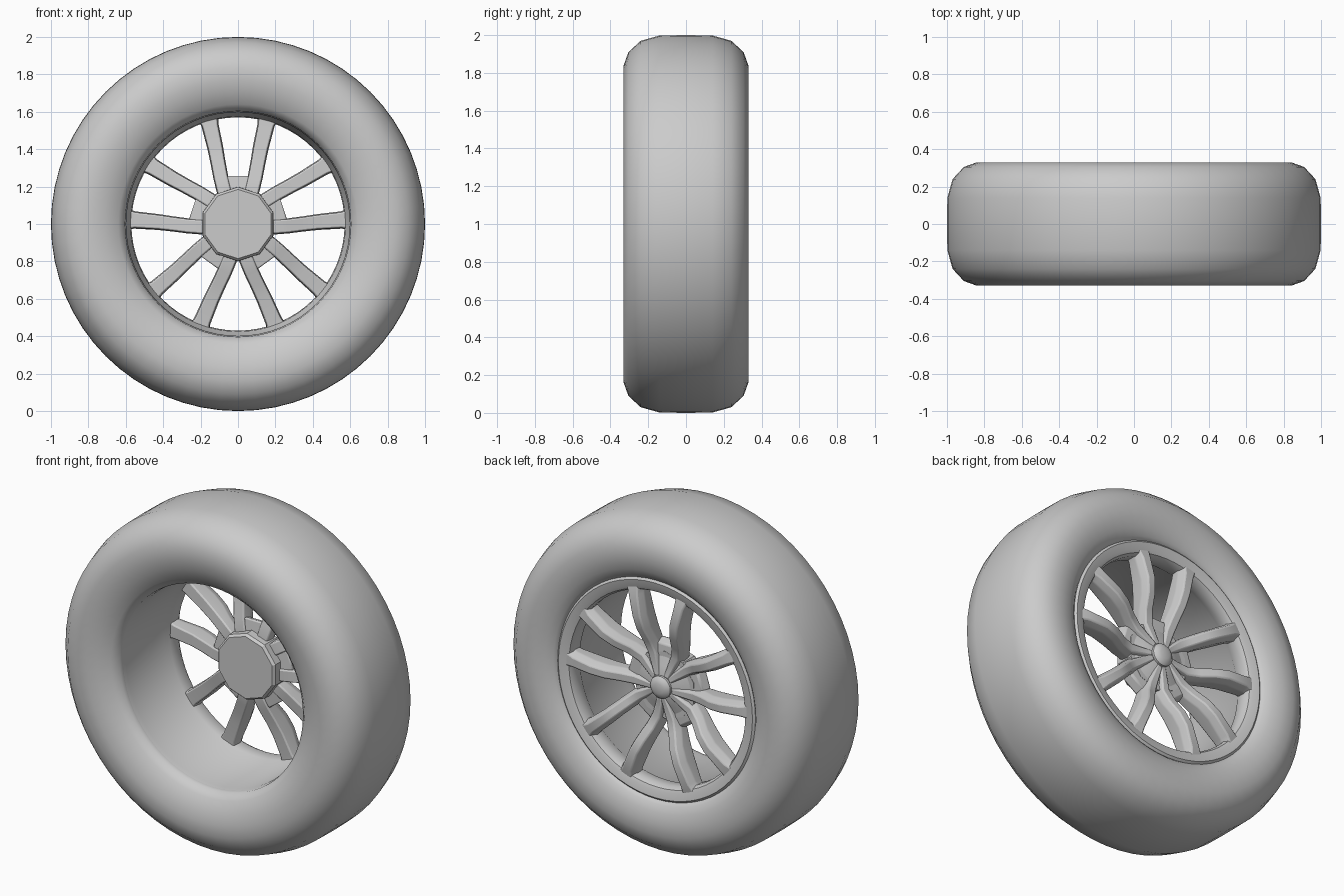
import bpy, bmesh, math
from math import sin, cos, pi

if "Cube" in bpy.data.objects:
    bpy.data.objects.remove(bpy.data.objects["Cube"])

CZ = 1.0  # height of the axle


def finish(name, bm, angle=35, bevel=0):
    bmesh.ops.remove_doubles(bm, verts=bm.verts, dist=1e-5)
    bmesh.ops.recalc_face_normals(bm, faces=bm.faces)
    me = bpy.data.meshes.new(name)
    bm.to_mesh(me)
    bm.free()
    ob = bpy.data.objects.new(name, me)
    bpy.context.collection.objects.link(ob)
    if bevel:
        m = ob.modifiers.new("bevel", 'BEVEL')
        m.width, m.segments, m.limit_method = bevel, 2, 'ANGLE'
        m.angle_limit = math.radians(25)
    bpy.ops.object.select_all(action='DESELECT')
    ob.select_set(True)
    bpy.context.view_layer.objects.active = ob
    bpy.ops.object.shade_smooth_by_angle(angle=math.radians(angle))
    return ob


def lathe(name, profile, steps, closed=True, angle=35):
    """Revolve (y, radius) points about the axle."""
    bm = bmesh.new()
    rings = []
    for i in range(steps):
        a = pi / 2 + 2 * pi * i / steps
        rings.append([bm.verts.new((r * cos(a), y, CZ + r * sin(a))) for y, r in profile])
    n = len(profile)
    for i in range(steps):
        p, q = rings[i], rings[(i + 1) % steps]
        for j in range(n if closed else n - 1):
            k = (j + 1) % n
            bm.faces.new((p[j], p[k], q[k], q[j]))
    bmesh.ops.dissolve_degenerate(bm, dist=1e-6, edges=bm.edges)
    return finish(name, bm, angle)


def place(a, u, v, y):
    """u runs outward along direction a, v sideways."""
    return (u * cos(a) - v * sin(a), y, CZ + u * sin(a) + v * cos(a))


def loft(name, sections, bevel):
    bm = bmesh.new()
    loops = [[bm.verts.new(p) for p in s] for s in sections]
    n = len(loops[0])
    for p, q in zip(loops, loops[1:]):
        for j in range(n):
            bm.faces.new((p[j], p[(j + 1) % n], q[(j + 1) % n], q[j]))
    bm.faces.new(loops[0])
    bm.faces.new(loops[-1])
    return finish(name, bm, 40, bevel)


# Tyre: symmetric tread and sidewall, wider bead opening on the spoke side
wall = [(.315, .71), (.33, .77), (.33, .84), (.305, .91), (.24, .97), (.14, .998)]
tyre = [(-.22, .602), (-.25, .604), (-.285, .64)]
tyre += [(-y, r) for y, r in wall] + [(0, 1.0)] + wall[::-1]
tyre += [(.295, .67), (.275, .65), (.2, .64)]
lathe("tyre", tyre, 64, angle=60)

# Rim barrel with the spoke-side flange
lathe("rim_barrel", [(-.24, .625), (-.245, .606), (-.2, .598), (.15, .595), (.18, .575),
                     (.25, .57), (.272, .582), (.28, .6), (.288, .64), (.275, .655),
                     (.2, .645)], 64)

# Ten-sided hub, tapered a little at its inner end
lathe("hub", [(.07, 0), (.07, .185), (.085, .198), (.2, .2), (.2, 0)], 10, False, 25)

# Dished centre and domed cap on the spoke side
lathe("hub_dish", [(.15, .19), (.195, .185), (.215, .12), (.23, .075), (.235, 0)], 40, False)
lathe("centre_cap", [(.2, .068), (.243, .066), (.256, .052), (.263, .03), (.265, 0)], 32, False)

# Spoke stations: u, v, outer y, inner y, ridge half width, body half width
stations = [
    (.615, .172, .268, .185, .060, .085),
    (.575, .162, .277, .185, .036, .058),
    (.530, .150, .288, .18, .028, .047),
    (.410, .122, .297, .17, .025, .043),
    (.330, .107, .280, .155, .024, .041),
    (.250, .092, .240, .135, .024, .041),
    (.180, .075, .218, .12, .024, .041),
    (.060, .030, .235, .12, .016, .026),
]
tilt = math.atan2(.15 - .08, .53 - .2)


def spoke_section(a, side, s):
    u, v, yo, yi, wr, wb = s
    ring = [(-wr, yo), (wr, yo), (wb, yo - .045), (wb * .85, yi), (-wb * .85, yi), (-wb, yo - .045)]
    return [place(a, u - w * sin(tilt), side * (v + w * cos(tilt)), y) for w, y in ring]


# Five pairs of spokes, each with a web joining the pair at the hub
for i in range(5):
    a = pi / 2 + i * 2 * pi / 5
    for side, label in ((1, "left"), (-1, "right")):
        loft(f"spoke_{label}_{i + 1}", [spoke_section(a, side, s) for s in stations], .007)
    web = [[(.1, .05, .12), (.1, -.05, .12), (.1, -.05, .205), (.1, .05, .205)],
           [(.26, .06, .14), (.26, -.06, .14), (.24, -.06, .195), (.24, .06, .195)]]
    loft(f"spoke_web_{i + 1}", [[place(a, *p) for p in s] for s in web], .01)
